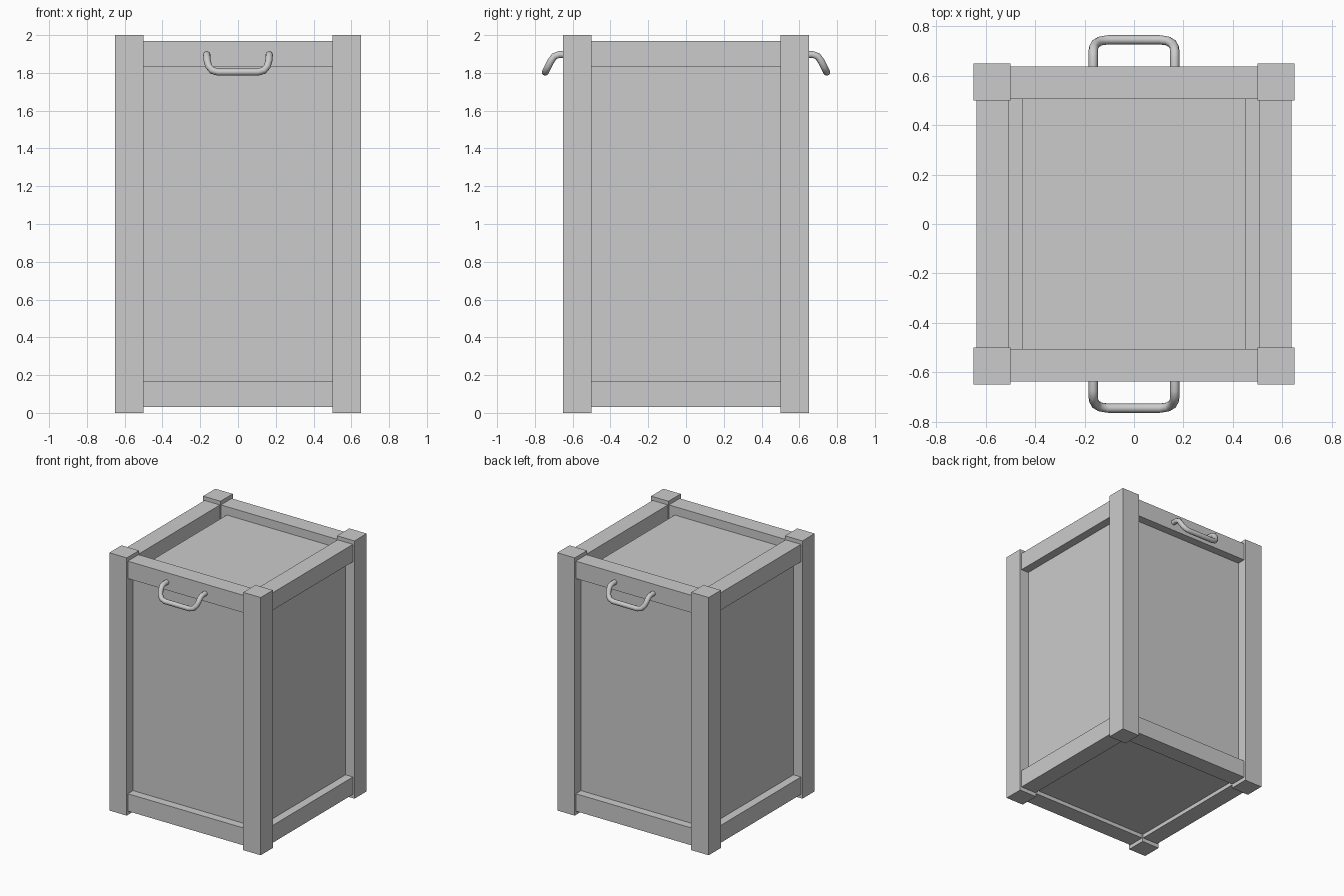
import bpy
from mathutils import Vector

cube = bpy.data.objects.get("Cube")
if cube:
    bpy.data.objects.remove(cube, do_unlink=True)

grey = bpy.data.materials.new("plain grey")
grey.use_nodes = True
colour = (0.6, 0.6, 0.6, 1)
grey.diffuse_color = colour
grey.node_tree.nodes["Principled BSDF"].inputs["Base Color"].default_value = colour


def box(name, low, high):
    """Axis-aligned box between two corners."""
    low, high = Vector(low), Vector(high)
    bpy.ops.mesh.primitive_cube_add(size=1, location=(low + high) / 2)
    ob = bpy.context.object
    ob.name = name
    ob.scale = high - low
    bpy.ops.object.transform_apply(location=False, rotation=False, scale=True)
    ob.data.materials.append(grey)
    return ob


HEIGHT = 2.0
INNER, OUTER = 0.5, 0.65             # corner posts
RAIL_IN, RAIL_OUT = 0.505, 0.637     # rails sit just inside the post faces
PANEL_IN, PANEL_OUT = 0.53, 0.573    # recessed wall panels
RAILS = {"lower": (0.03, 0.165), "upper": (1.835, 1.97)}


def span(a, b, sign):
    return sorted((a * sign, b * sign))


# Corner posts
for sx, x_name in ((1, "left"), (-1, "right")):
    for sy, y_name in ((-1, "front"), (1, "back")):
        x0, x1 = span(INNER, OUTER, sx)
        y0, y1 = span(INNER, OUTER, sy)
        box(f"{y_name}_{x_name}_post", (x0, y0, 0), (x1, y1, HEIGHT))

# Rails and wall panels on all four sides
for sign, y_name, x_name in ((-1, "front", "right"), (1, "back", "left")):
    r0, r1 = span(RAIL_IN, RAIL_OUT, sign)
    p0, p1 = span(PANEL_IN, PANEL_OUT, sign)
    for level, (z0, z1) in RAILS.items():
        box(f"{level}_{y_name}_rail", (-INNER, r0, z0), (INNER, r1, z1))
        box(f"{level}_{x_name}_rail", (r0, -INNER, z0), (r1, INNER, z1))
    box(f"{y_name}_panel", (-INNER, p0, 0.1), (INNER, p1, 1.9))
    box(f"{x_name}_panel", (p0, -INNER, 0.1), (p1, INNER, 1.9))

# Top panel stops short of the side rails; bottom panel fills the base
box("top_panel", (-0.45, -RAIL_IN, 1.865), (0.45, RAIL_IN, 1.905))
box("bottom_panel", (-RAIL_IN, -RAIL_IN, 0.06), (RAIL_IN, RAIL_IN, 0.1))


# Drooping tube handles
def handle(name, side):
    half = [(0.165, 0.62, 1.897), (0.165, 0.672, 1.897), (0.165, 0.697, 1.888),
            (0.163, 0.715, 1.863), (0.155, 0.729, 1.835),
            (0.137, 0.74, 1.813), (0.105, 0.745, 1.804)]
    path = half + [(-x, y, z) for x, y, z in reversed(half)]
    curve = bpy.data.curves.new(name, "CURVE")
    curve.dimensions = "3D"
    curve.bevel_depth = 0.019
    curve.bevel_resolution = 3
    curve.use_fill_caps = True
    spline = curve.splines.new("POLY")
    spline.points.add(len(path) - 1)
    for point, (x, y, z) in zip(spline.points, path):
        point.co = (x, y * side, z, 1)
    ob = bpy.data.objects.new(name, curve)
    bpy.context.collection.objects.link(ob)
    bpy.ops.object.select_all(action="DESELECT")
    ob.select_set(True)
    bpy.context.view_layer.objects.active = ob
    bpy.ops.object.convert(target="MESH")
    ob = bpy.context.object
    ob.data.materials.clear()
    ob.data.materials.append(grey)
    bpy.ops.object.shade_smooth_by_angle(angle=0.9)


handle("front_handle", -1)
handle("back_handle", 1)
